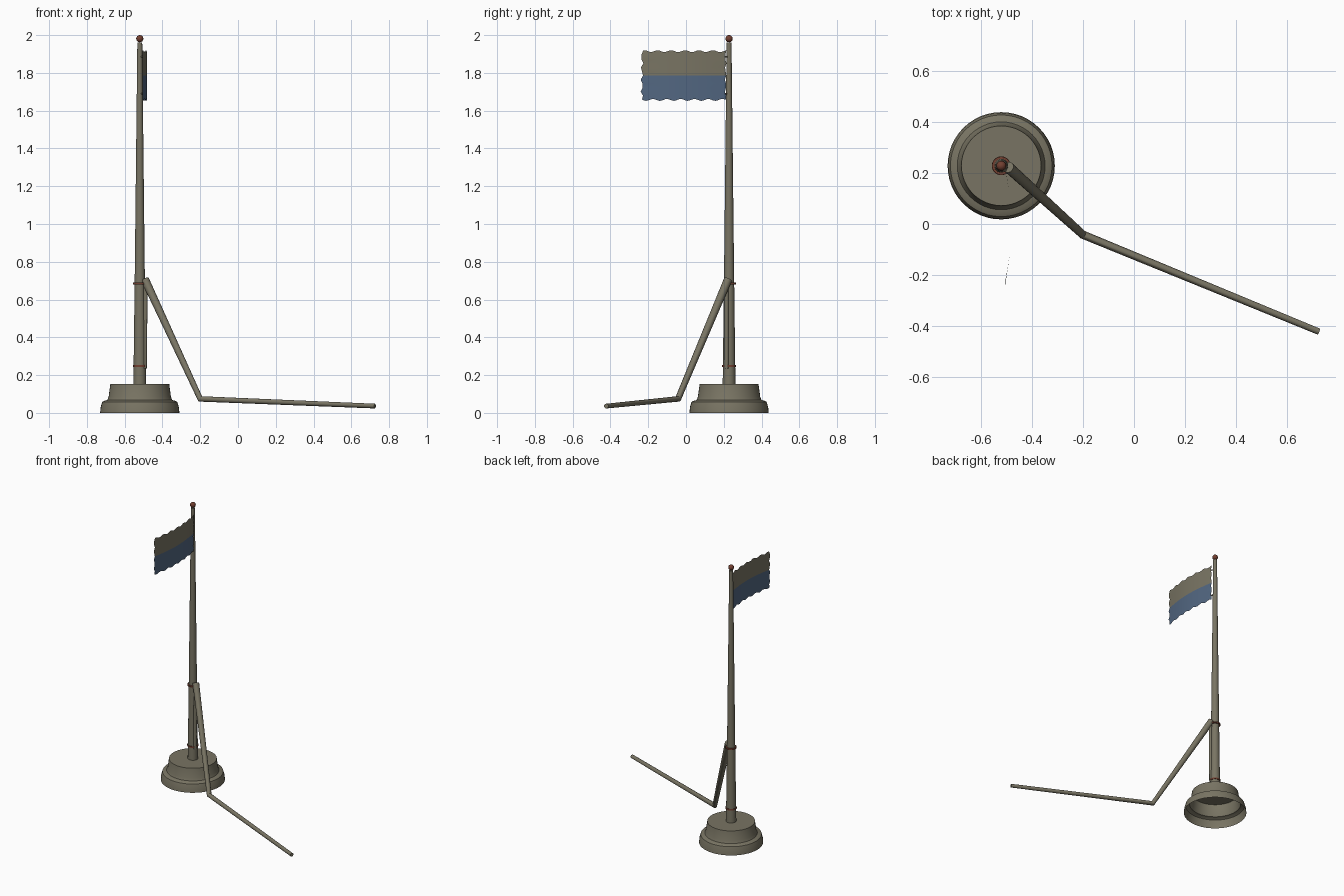
import bpy, bmesh, math
from mathutils import Vector

cube = bpy.data.objects.get("Cube")
if cube:
    bpy.data.objects.remove(cube, do_unlink=True)


def material(name, rgb):
    m = bpy.data.materials.new(name)
    m.use_nodes = True
    m.diffuse_color = (*rgb, 1)
    bsdf = m.node_tree.nodes["Principled BSDF"]
    bsdf.inputs["Base Color"].default_value = (*rgb, 1)
    bsdf.inputs["Roughness"].default_value = 0.8
    return m


khaki = material("weathered khaki", (0.19, 0.175, 0.125))
blue = material("faded blue", (0.085, 0.135, 0.22))
rust = material("rust red", (0.17, 0.05, 0.03))

PX, PY = -0.52, 0.228    # pole axis


def finish(name, bm, mats, smooth=True):
    mesh = bpy.data.meshes.new(name)
    bm.to_mesh(mesh)
    bm.free()
    obj = bpy.data.objects.new(name, mesh)
    bpy.context.collection.objects.link(obj)
    for m in mats:
        mesh.materials.append(m)
    if smooth:
        bpy.ops.object.select_all(action="DESELECT")
        obj.select_set(True)
        bpy.context.view_layer.objects.active = obj
        bpy.ops.object.shade_smooth_by_angle(angle=math.radians(35))
    return obj


def lathe(name, profile, mat, sides=32):
    """Revolve (radius, height) points around the pole axis."""
    bm = bmesh.new()
    rings = [[bm.verts.new((PX + r * math.cos(2 * math.pi * i / sides),
                            PY + r * math.sin(2 * math.pi * i / sides), z))
              for i in range(sides)] for r, z in profile]
    for a, b in zip(rings, rings[1:]):
        for i in range(sides):
            j = (i + 1) % sides
            bm.faces.new((a[i], a[j], b[j], b[i]))
    bm.faces.new(rings[-1])
    return finish(name, bm, [mat])


def tube(name, path, mat, sides=16):
    """Sweep a round section along (point, radius) pairs, with capped ends."""
    bm = bmesh.new()
    pts = [Vector(p) for p, r in path]
    rings = []
    for k, (p, r) in enumerate(path):
        before = (pts[k] - pts[k - 1]).normalized() if k else Vector()
        after = (pts[k + 1] - pts[k]).normalized() if k + 1 < len(pts) else Vector()
        t = (before + after).normalized()
        side = t.cross(Vector((1, 1, 0))).normalized()
        up = t.cross(side)
        rings.append([bm.verts.new(pts[k] + r * (side * math.cos(a) + up * math.sin(a)))
                      for a in (2 * math.pi * i / sides for i in range(sides))])
    for a, b in zip(rings, rings[1:]):
        for i in range(sides):
            j = (i + 1) % sides
            bm.faces.new((a[i], a[j], b[j], b[i]))
    bm.faces.new(rings[0][::-1])
    bm.faces.new(rings[-1])
    bmesh.ops.recalc_face_normals(bm, faces=bm.faces)
    return finish(name, bm, [mat])


# Stepped hollow base, open underneath
lathe("base", [(0.21, 0), (0.207, 0.03), (0.199, 0.058), (0.188, 0.064),
               (0.172, 0.068), (0.165, 0.085), (0.156, 0.152)], khaki, 48)

# Tapered pole with a ball on top
lathe("pole", [(0.034, 0.14), (0.027, 0.7), (0.013, 1.96)], khaki, 24)
bm = bmesh.new()
bmesh.ops.create_uvsphere(bm, u_segments=20, v_segments=12, radius=0.019)
bmesh.ops.translate(bm, verts=bm.verts, vec=(PX, PY, 1.981))
finish("finial", bm, [rust])

# Metal bands around the pole
for name, z, r in (("lower_band", 0.248, 0.037), ("upper_band", 0.684, 0.036)):
    lathe(name, [(0.025, z - 0.005), (r, z - 0.005), (r, z + 0.005), (0.025, z + 0.005)], rust, 24)

# Slim batten held by the bands
tube("batten", [((-0.494, 0.215, 0.235), 0.011), ((-0.489, 0.215, 0.70), 0.011)], khaki)

# Snapped spar leaning from the pole and lying along the ground
tube("broken_spar", [((-0.492, 0.222, 0.705), 0.022), ((-0.2, -0.042, 0.074), 0.0165),
                     ((0.725, -0.422, 0.036), 0.0125)], khaki)

# Rippled flag with ragged edges, two horizontal stripes
COLS, ROWS = 44, 12
bm = bmesh.new()
grid = []
for r in range(ROWS + 1):
    v = r / ROWS
    row = []
    for c in range(COLS + 1):
        u = c / COLS
        edge = abs(2 * v - 1) ** 4
        hem = max(0, 2 * u - 1) ** 4 + max(0, 1 - 2 * u) ** 4 * 0.6
        x = -0.502 + 0.024 * math.sin(math.pi * u * 0.97) - 0.005 * u
        y = 0.21 - 0.443 * u + 0.007 * hem * math.sin(v * 27)
        z = 1.657 + 0.258 * v + 0.005 * edge * math.sin(u * 38 + v * 2)
        row.append(bm.verts.new((x, y, z)))
    grid.append(row)
for r in range(ROWS):
    for c in range(COLS):
        f = bm.faces.new((grid[r][c], grid[r + 1][c], grid[r + 1][c + 1], grid[r][c + 1]))
        f.material_index = 0 if r >= ROWS // 2 else 1
bmesh.ops.reverse_faces(bm, faces=[f for f in bm.faces if f.normal.x < 0])
bm.normal_update()
if sum(f.calc_area() * f.normal.x for f in bm.faces) < 0:
    bmesh.ops.reverse_faces(bm, faces=bm.faces)
finish("flag", bm, [khaki, blue])

# Small ties holding the flag to the pole
for name, z in (("lower_tie", 1.69), ("upper_tie", 1.885)):
    tube(name, [((PX, PY, z), 0.004), ((-0.502, 0.205, z), 0.004)], khaki, 8)
